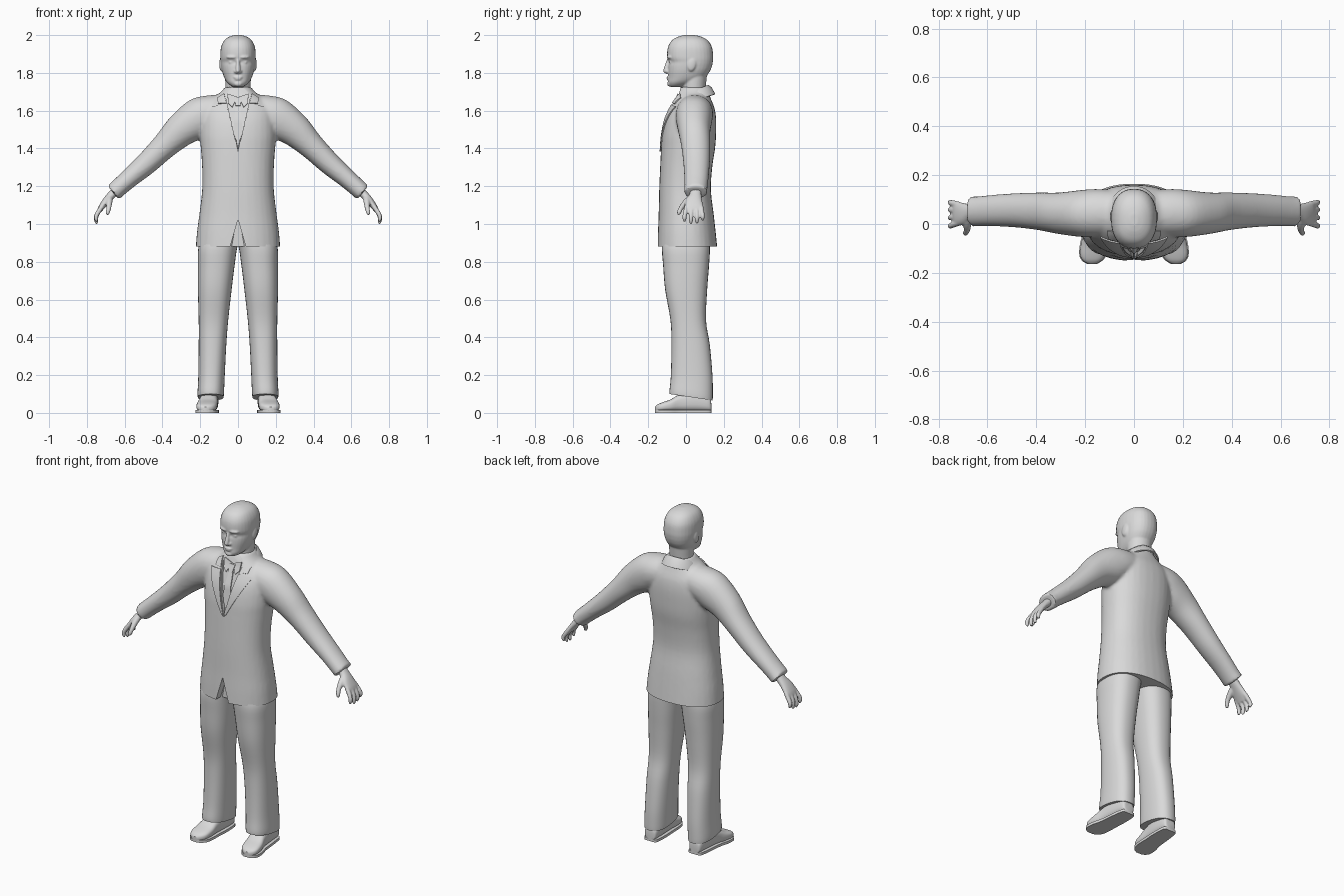
import bpy, bmesh, math
from mathutils import Vector as V, Matrix
from mathutils.bvhtree import BVHTree

if "Cube" in bpy.data.objects:
    bpy.data.objects.remove(bpy.data.objects["Cube"])

grey = bpy.data.materials.new("plain_grey")
grey.diffuse_color = (0.7, 0.7, 0.7, 1)
grey.use_nodes = True
grey.node_tree.nodes["Principled BSDF"].inputs["Base Color"].default_value = grey.diffuse_color

def spline(rows, k=4):
    """Catmull-Rom interpolation of parameter rows."""
    out = []
    for i in range(len(rows) - 1):
        p0, p1, p2, p3 = (rows[max(0, min(len(rows) - 1, i + d))] for d in (-1, 0, 1, 2))
        for s in range(k):
            t = s / k
            out.append([0.5 * (2 * b + (c - a) * t + (2 * a - 5 * b + 4 * c - d) * t * t
                        + (3 * b - a - 3 * c + d) * t ** 3) for a, b, c, d in zip(p0, p1, p2, p3)])
    return out + [list(rows[-1])]

def oval(c, a, b, e=2.2, n=32):
    """Superellipse ring with centre c and half axes a, b."""
    f = lambda v: math.copysign(abs(v) ** (2 / e), v)
    return [V(c) + V(a) * f(math.cos(2 * math.pi * i / n)) + V(b) * f(math.sin(2 * math.pi * i / n))
            for i in range(n)]

def skin(bm, rings):
    """Closed skin over rings of equal point count."""
    vs = [[bm.verts.new(p) for p in r] for r in rings]
    n = len(vs[0])
    for r, q in zip(vs, vs[1:]):
        for i in range(n):
            bm.faces.new((r[i], r[(i + 1) % n], q[(i + 1) % n], q[i]))
    bm.faces.new(vs[0][::-1])
    bm.faces.new(vs[-1])

def tube(bm, rows, k=4, n=16):
    """Round limb along rows of x, y, z, radius."""
    rows = spline(rows, k)
    rings = []
    for i, r in enumerate(rows):
        d = (V(rows[min(i + 1, len(rows) - 1)][:3]) - V(rows[max(i - 1, 0)][:3])).normalized()
        a = V((0, 1, 0)) - d * d.y
        a.normalize()
        rings.append(oval(r[:3], a * r[3], d.cross(a) * r[3], 2, n))
    skin(bm, rings)

def ball(bm, c, r, rot=(0, 'X')):
    m = Matrix.Translation(c) @ Matrix.Rotation(rot[0], 4, rot[1]) @ Matrix.Diagonal((*r, 1))
    bmesh.ops.create_uvsphere(bm, u_segments=20, v_segments=12, radius=1, matrix=m)

def finish(name, bm, voxel=0, smooth=4, cutters=(), thick=0, angle=40):
    """Make the object, apply its modifiers and shade it."""
    bmesh.ops.recalc_face_normals(bm, faces=bm.faces)
    me = bpy.data.meshes.new(name)
    bm.to_mesh(me)
    bm.free()
    ob = bpy.data.objects.new(name, me)
    bpy.context.collection.objects.link(ob)
    if voxel:
        m = ob.modifiers.new("blend", 'REMESH')
        m.mode, m.voxel_size = 'VOXEL', voxel
        m = ob.modifiers.new("soften", 'SMOOTH')
        m.factor, m.iterations = 0.5, smooth
    for c in cutters:
        m = ob.modifiers.new("cut", 'BOOLEAN')
        m.operation, m.solver, m.object = 'DIFFERENCE', 'EXACT', c
    if thick:
        m = ob.modifiers.new("thickness", 'SOLIDIFY')
        m.thickness, m.offset = thick, 0
    deps = bpy.context.evaluated_depsgraph_get()
    ob.data = bpy.data.meshes.new_from_object(ob.evaluated_get(deps))
    ob.modifiers.clear()
    ob.data.materials.clear()
    ob.data.materials.append(grey)
    bpy.ops.object.select_all(action='DESELECT')
    ob.select_set(True)
    bpy.context.view_layer.objects.active = ob
    bpy.ops.object.shade_smooth_by_angle(angle=math.radians(angle))
    return ob

def level(z, hw, yf, yb, x=0, tilt=0, e=2.3):
    """Horizontal body section; tilt raises the back."""
    return oval((x, (yf + yb) / 2, z), (hw, 0, 0), (0, (yb - yf) / 2, tilt), e)

# Cutters: neck opening, front vent and straight hem
bm = bmesh.new()
skin(bm, [[(-w, y, z), (w, y, z), (w, -1, z), (-w, -1, z)] for z, w, y in
          ((1.385, .001, -.118), (1.55, .037, -.092), (1.66, .062, -.047), (1.78, .088, -.01))])
neck_cut = finish("neck_cutter", bm)
bm = bmesh.new()
skin(bm, [[(-w, -.1, z), (w, -.1, z), (w, -1, z), (-w, -1, z)] for z, w in ((.8, .065), (1.02, .001))])
vent_cut = finish("vent_cutter", bm)
bm = bmesh.new()
bmesh.ops.create_cube(bm, size=1, matrix=Matrix.Translation((0, 0, .381)))
hem_cut = finish("hem_cutter", bm)

# Jacket: torso and sleeves blended together
bm = bmesh.new()
torso = [(.84, .226, -.152, .169), (.95, .218, -.149, .158), (1.05, .205, -.145, .147),
         (1.18, .19, -.142, .132), (1.3, .19, -.137, .139), (1.4, .197, -.132, .154),
         (1.47, .202, -.127, .159), (1.55, .2, -.112, .16), (1.61, .19, -.088, .152),
         (1.66, .14, -.063, .133), (1.7, .09, -.045, .118), (1.725, .07, -.03, .112)]
skin(bm, [level(*r) for r in spline(torso)])
# sleeve rows: x, y, z, depth, section height as x and z
sleeve = [(.06, .045, 1.6, .09, 0, .085), (.15, .045, 1.585, .098, .015, .095),
          (.215, .043, 1.557, .096, .042, .098), (.305, .044, 1.495, .085, .054, .07),
          (.39, .052, 1.413, .077, .044, .054), (.485, .056, 1.32, .07, .038, .046),
          (.58, .055, 1.238, .064, .032, .039), (.64, .052, 1.185, .061, .03, .037),
          (.661, .052, 1.166, .063, .03, .037)]
for s in (-1, 1):
    skin(bm, [oval((s * x, y, z), (0, d, 0), (s * bx, 0, bz), 2.1)
              for x, y, z, d, bx, bz in spline(sleeve)])
jacket = finish("jacket", bm, .010, 4, (neck_cut, vent_cut, hem_cut))
for c in (neck_cut, vent_cut, hem_cut):
    bpy.data.objects.remove(c)

# Shirt collar band around the neck
bm = bmesh.new()
skin(bm, [level(1.63, .078, -.05, .11, tilt=.02), level(1.69, .072, -.038, .108, tilt=.03),
          level(1.7, .069, -.034, .104, tilt=.03)])
band = finish("shirt_collar_band", bm)

trees = [BVHTree.FromObject(o, bpy.context.evaluated_depsgraph_get()) for o in (jacket, band)]

def plate(name, quads, lift=.003, n=8):
    """Thin cloth pieces laid on the front; each quad has four x, z corners."""
    bm = bmesh.new()
    for a, b, c, d in quads:
        a, b, c, d = map(V, (a, b, c, d))
        g = {}
        for i in range(n + 1):
            for j in range(n + 1):
                p = a.lerp(b, i / n).lerp(d.lerp(c, i / n), j / n)
                o = V((p.x, -1, p.y))
                hits = [h[0].y for h in (t.ray_cast(o, V((0, 1, 0))) for t in trees) if h[0]]
                y = min(hits) if hits else trees[0].find_nearest(V((p.x, 0, p.y)))[0].y
                g[i, j] = bm.verts.new((p.x, y - lift, p.y))
        for i in range(n):
            for j in range(n):
                bm.faces.new((g[i, j], g[i + 1, j], g[i + 1, j + 1], g[i, j + 1]))
    return finish(name, bm, thick=.006)

def both(*pts):
    return [[(s * x, z) for x, z in pts] for s in (-1, 1)]

# Lapels, jacket collar fronts, shirt collar points and tie
plate("lapels", both((.002, 1.385), (.014, 1.395), (.137, 1.622), (.06, 1.632)), .004, 10)
plate("jacket_collar_fronts", both((.062, 1.64), (.105, 1.637), (.108, 1.668), (.074, 1.69)), .004)
plate("shirt_collar_points", both((.004, 1.672), (.03, 1.618), (.052, 1.64), (.056, 1.69)), .005)
plate("tie", [[(-.006, 1.4), (.006, 1.4), (.024, 1.5), (-.024, 1.5)],
              [(-.024, 1.5), (.024, 1.5), (.013, 1.63), (-.013, 1.63)]], .004)
plate("tie_knot", [[(-.012, 1.625), (.012, 1.625), (.02, 1.668), (-.02, 1.668)]], .009)

# Turned-down jacket collar around the back
bm = bmesh.new()
rows = []
for i in range(33):
    t = math.radians(-40 + 260 * i / 32)
    c, s = math.cos(t), math.sin(t)
    rows.append([bm.verts.new((rx * c, .035 + ry * s, z + .036 * s)) for rx, ry, z in
                 ((.077, .079, 1.675), (.08, .084, 1.697), (.091, .097, 1.685), (.106, .117, 1.65))])
for p, q in zip(rows, rows[1:]):
    for i in range(3):
        bm.faces.new((p[i], p[i + 1], q[i + 1], q[i]))
finish("jacket_collar", bm, thick=.008, angle=60)

# Head with neck and features
bm = bmesh.new()
skull = [(1.724, .018, -.078, -.03), (1.732, .037, -.089, .0), (1.75, .058, -.095, .05),
         (1.775, .073, -.094, .1), (1.81, .085, -.095, .127), (1.838, .09, -.094, .138),
         (1.858, .092, -.09, .142), (1.885, .094, -.1, .144), (1.935, .09, -.096, .138),
         (1.972, .073, -.075, .115), (1.992, .046, -.04, .08), (2.001, .015, -.005, .04)]
skin(bm, [level(*r) for r in spline(skull)])
skin(bm, [level(*r, e=2) for r in spline([(1.62, .07, -.03, .11), (1.7, .066, -.022, .104),
                                          (1.76, .068, -.02, .108), (1.82, .07, -.01, .115)])])
tube(bm, [(0, -.091, 1.875, .008), (0, -.1, 1.845, .01), (0, -.106, 1.815, .013), (0, -.098, 1.8, .011)])
ball(bm, (0, -.108, 1.81), (.011, .014, .01))
ball(bm, (0, -.094, 1.777), (.024, .01, .005))
ball(bm, (0, -.093, 1.767), (.02, .01, .005))
ball(bm, (0, -.088, 1.742), (.022, .012, .014))
for s in (-1, 1):
    ball(bm, (s * .013, -.097, 1.807), (.008, .01, .008))
    ball(bm, (s * .036, -.088, 1.883), (.028, .013, .008), (s * .35, 'Z'))
    ball(bm, (s * .034, -.077, 1.856), (.016, .012, .008))
    ball(bm, (s * .09, .03, 1.845), (.009, .023, .036), (-.2, 'X'))
finish("head", bm, .005, 3)

# Hands: palm, four curled fingers and thumb
for s, side in ((-1, "right"), (1, "left")):
    bm = bmesh.new()
    palm = [(.625, .052, 1.2, .03, .024), (.665, .05, 1.158, .031, .022),
            (.695, .042, 1.125, .043, .02), (.722, .042, 1.09, .05, .016), (.734, .042, 1.07, .046, .012)]
    skin(bm, [oval((s * x, y, z), (0, d, 0), (s * r * .8, 0, r * .6), 2.2) for x, y, z, d, r in spline(palm)])
    for y0, y1, low in ((.004, -.008, .012), (.03, .026, 0), (.056, .058, .003), (.08, .088, .018)):
        tube(bm, [(s * .718, y0, 1.095, .012), (s * .738, (y0 + y1) / 2, 1.066, .0125),
                  (s * .751, y1, 1.035 + low * .5, .011), (s * .75, y1, 1.012 + low, .01),
                  (s * .747, y1, 1.0 + low, .005)])
    tube(bm, [(s * .68, .03, 1.14, .018), (s * .682, 0, 1.115, .017), (s * .684, -.026, 1.085, .0125),
              (s * .69, -.037, 1.06, .011), (s * .693, -.04, 1.048, .005)])
    finish(side + "_hand", bm, .005, 2)

# Trousers: two legs meeting at the seat; rows are z, inner x, outer x, front, back, tilt
leg = [(.98, -.03, .17, -.11, .12, 0), (.885, .002, .208, -.127, .127, 0), (.78, .018, .212, -.121, .122, 0),
       (.65, .034, .212, -.11, .112, 0), (.49, .052, .208, -.082, .106, 0), (.36, .062, .208, -.077, .126, 0),
       (.2, .07, .21, -.08, .14, 0), (.11, .074, .214, -.087, .142, -.012), (.083, .076, .213, -.087, .141, -.017)]
bm = bmesh.new()
for s in (-1, 1):
    skin(bm, [level(z, (b - a) / 2, yf, yb, s * (a + b) / 2, t, 2.4)
              for z, a, b, yf, yb, t in spline(leg)])
finish("trousers", bm)

# Shoes and soles: rows are y, centre x, half width, top
shoe = [(.134, .147, .022, .05), (.122, .147, .038, .085), (.05, .15, .046, .115), (-.03, .156, .048, .1),
        (-.08, .163, .054, .072), (-.125, .168, .052, .056), (-.15, .171, .038, .045), (-.164, .172, .015, .032)]
for s, side in ((-1, "right"), (1, "left")):
    bm = bmesh.new()
    skin(bm, [oval((s * x, y, t / 2 + .004), (s * w, 0, 0), (0, 0, t / 2 - .004), 2.8) for y, x, w, t in spline(shoe)])
    finish(side + "_shoe", bm)
    bm = bmesh.new()
    edge = spline(shoe)
    outline = [(s * (x + w + .004), y) for y, x, w, t in edge] + [(s * (x - w - .004), y) for y, x, w, t in edge[::-1]]
    skin(bm, [[(x, y, z) for x, y in outline] for z in (0, .015)])
    finish(side + "_sole", bm)
